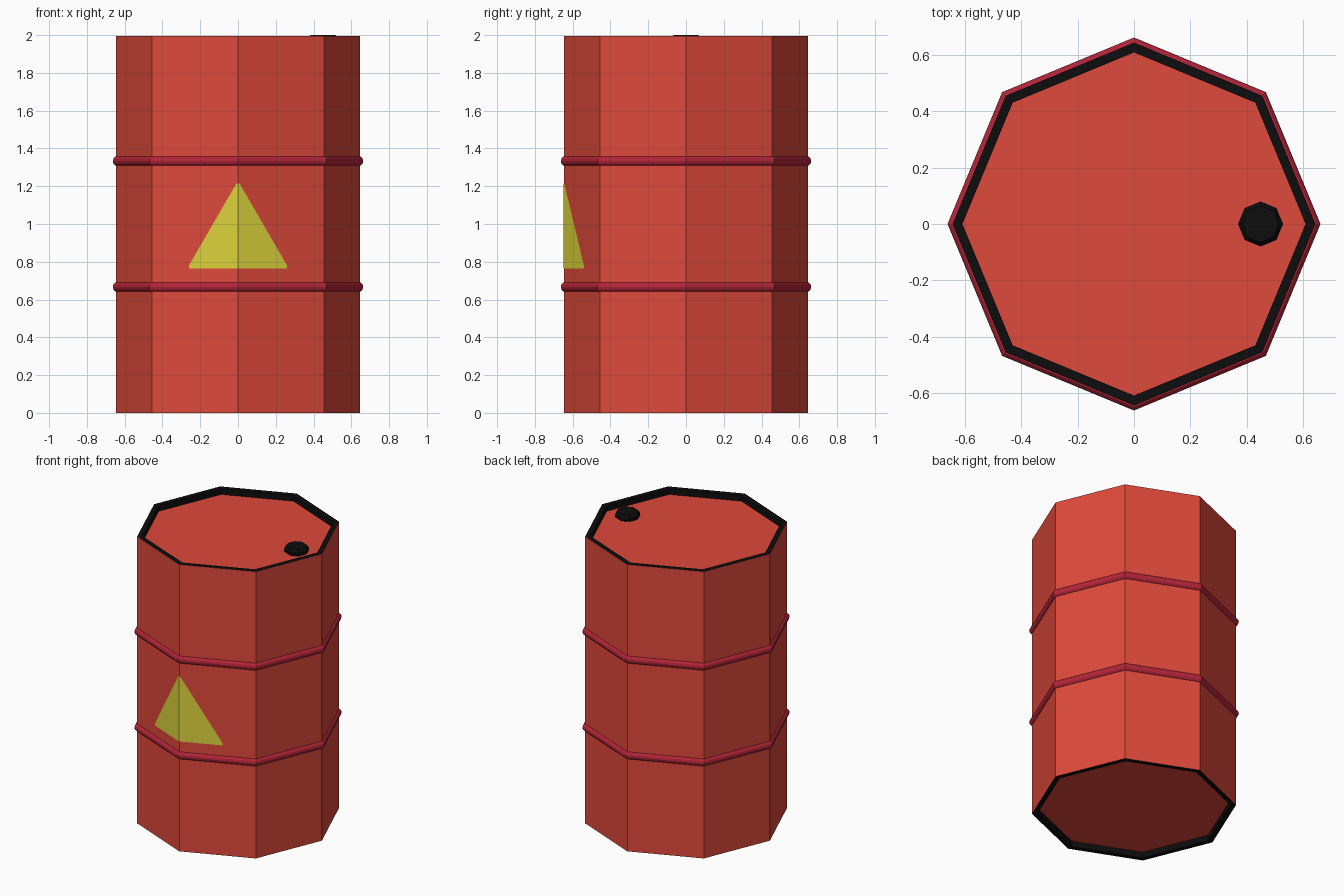
import bpy
import bmesh
import math

if "Cube" in bpy.data.objects:
    bpy.data.objects.remove(bpy.data.objects["Cube"], do_unlink=True)

SIDES = 8
RADIUS = 0.645
RIM = 0.61
TOP = 1.994
RECESS = 0.04


def material(name, rgb):
    mat = bpy.data.materials.new(name)
    mat.use_nodes = True
    mat.diffuse_color = (*rgb, 1)
    bsdf = next(n for n in mat.node_tree.nodes if n.type == "BSDF_PRINCIPLED")
    bsdf.inputs["Base Color"].default_value = (*rgb, 1)
    bsdf.inputs["Roughness"].default_value = 0.6
    return mat


red = material("barrel red", (0.74, 0.067, 0.044))
crimson = material("band crimson", (0.46, 0.018, 0.042))
black = material("rim black", (0.004, 0.004, 0.004))
yellow = material("warning yellow", (0.72, 0.66, 0.045))


def finish(name, bm, mats):
    bmesh.ops.recalc_face_normals(bm, faces=bm.faces)
    mesh = bpy.data.meshes.new(name)
    bm.to_mesh(mesh)
    bm.free()
    for mat in mats:
        mesh.materials.append(mat)
    obj = bpy.data.objects.new(name, mesh)
    bpy.context.collection.objects.link(obj)
    return obj


def lathe(name, profile, mats, closed=False, centre=(0, 0)):
    """Turn a (radius, height) profile into an eight-sided solid."""
    bm = bmesh.new()
    rings = []
    for r, z in profile:
        angles = [math.tau * i / SIDES for i in range(SIDES)]
        rings.append([bm.verts.new((centre[0] + r * math.cos(a),
                                    centre[1] + r * math.sin(a), z)) for a in angles])
    pairs = list(zip(rings, rings[1:]))
    if closed:
        pairs.append((rings[-1], rings[0]))
    else:
        bm.faces.new(rings[0])
        bm.faces.new(rings[-1])
    for low, high in pairs:
        for i in range(SIDES):
            j = (i + 1) % SIDES
            bm.faces.new((low[i], low[j], high[j], high[i]))
    return finish(name, bm, mats)


# Barrel body with recessed lid and base
body = lathe("barrel_body", [(RIM, RECESS), (RIM, 0), (RADIUS, 0),
                             (RADIUS, TOP), (RIM, TOP), (RIM, TOP - RECESS)], [red, black])

# Black rims: small faces of the flat edge and its inner wall
for face in body.data.polygons:
    flat_edge = abs(face.normal.z) > 0.5 and len(face.vertices) == 4
    inner_wall = abs(face.normal.z) < 0.5 and face.area < 0.1
    face.material_index = 1 if flat_edge or inner_wall else 0

# Rounded bands around the body
for name, height in (("lower_band", 0.667), ("upper_band", 1.333)):
    section = [(0.636 + 0.027 * math.cos(math.tau * k / 12),
                height + 0.027 * math.sin(math.tau * k / 12)) for k in range(12)]
    lathe(name, section, [crimson], closed=True)

# Filler cap on the lid
lathe("filler_cap", [(0.065, TOP - RECESS), (0.08, 1.965), (0.08, 1.982), (0.065, 2.0)],
      [black], centre=(0.45, 0))

# Warning triangle folded over the front corner
bm = bmesh.new()
slope = math.tan(math.pi / SIDES)


def on_front(x, z):
    return bm.verts.new((x, -RADIUS - 0.003 + abs(x) * slope, z))


base, tip = on_front(0, 0.765), on_front(0, 1.215)
for side in (-1, 1):
    bm.faces.new((base, on_front(side * 0.26, 0.765),
                  on_front(side * 0.26, 0.78), on_front(side * 0.008, 1.215), tip))
bmesh.ops.recalc_face_normals(bm, faces=bm.faces)
if sum(f.normal.y for f in bm.faces) > 0:
    bmesh.ops.reverse_faces(bm, faces=bm.faces)
mesh = bpy.data.meshes.new("warning_triangle")
bm.to_mesh(mesh)
bm.free()
mesh.materials.append(yellow)
bpy.context.collection.objects.link(bpy.data.objects.new("warning_triangle", mesh))
